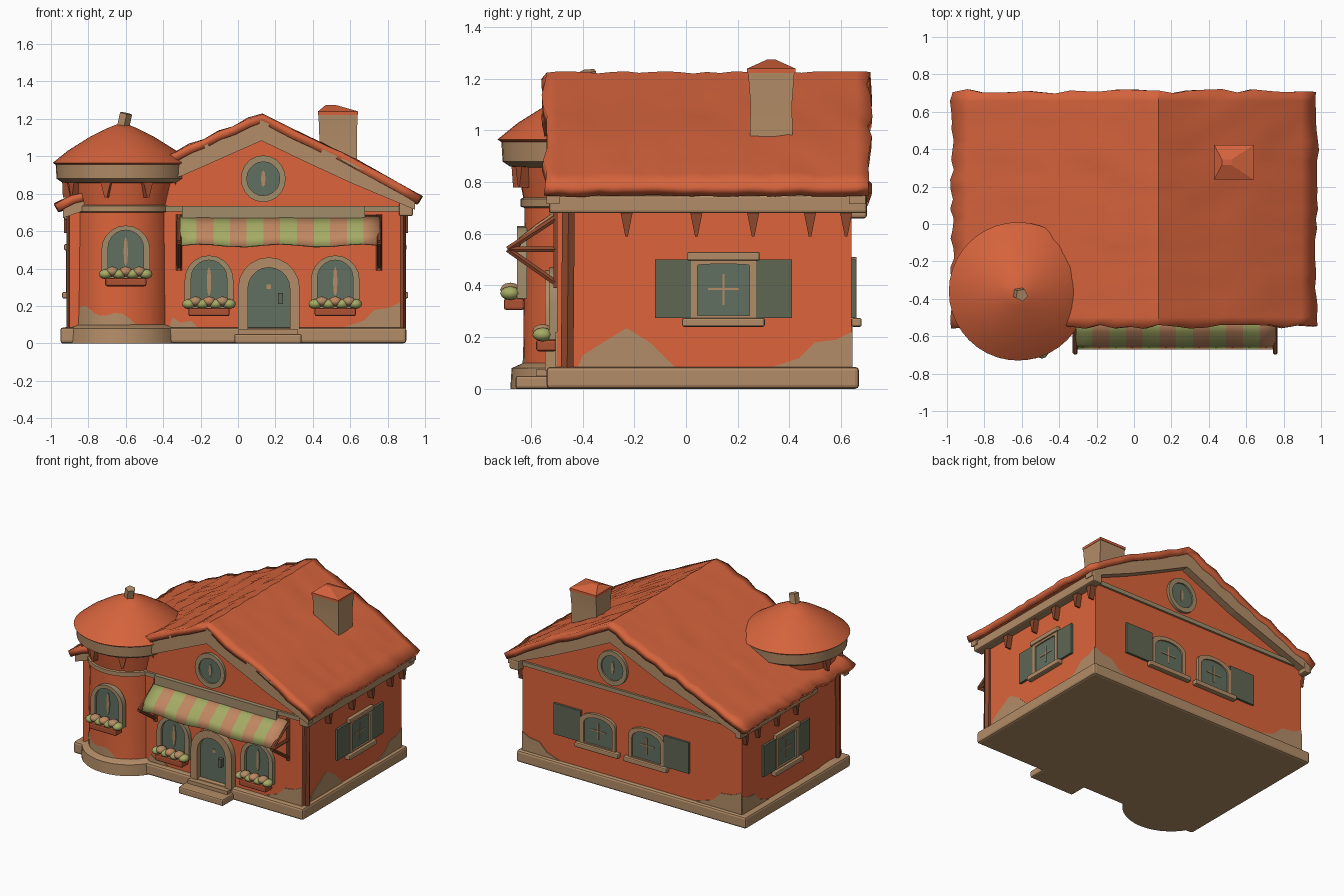
import bpy, bmesh, math, random
from mathutils import Vector, Matrix

random.seed(4)
if "Cube" in bpy.data.objects:
    bpy.data.objects.remove(bpy.data.objects["Cube"])


def material(name, r, g, b):
    m = bpy.data.materials.new(name)
    m.use_nodes = True
    m.diffuse_color = (r, g, b, 1)
    m.node_tree.nodes["Principled BSDF"].inputs["Base Color"].default_value = (r, g, b, 1)
    return m


ORANGE = material("terracotta", 0.72, 0.127, 0.043)
ROOF = material("roof tile", 0.66, 0.124, 0.045)
TAN = material("sandstone", 0.45, 0.265, 0.135)
STONE = material("weathered stone", 0.36, 0.265, 0.145)
GLASS = material("window green", 0.12, 0.16, 0.115)
SHUTTER = material("shutter green", 0.115, 0.135, 0.088)
LEAF = material("awning green", 0.38, 0.41, 0.13)
PINK = material("awning pink", 0.53, 0.245, 0.12)
WOOD = material("dark wood", 0.26, 0.065, 0.027)
CLAY = material("red clay", 0.42, 0.085, 0.033)


def finish(bm, name, mats, smooth=0, fix=True):
    if fix:
        bmesh.ops.recalc_face_normals(bm, faces=bm.faces)
    me = bpy.data.meshes.new(name)
    bm.to_mesh(me)
    bm.free()
    ob = bpy.data.objects.new(name, me)
    bpy.context.collection.objects.link(ob)
    for m in mats if isinstance(mats, list) else [mats]:
        me.materials.append(m)
    if smooth:
        bpy.ops.object.select_all(action='DESELECT')
        ob.select_set(True)
        bpy.context.view_layer.objects.active = ob
        bpy.ops.object.shade_smooth_by_angle(angle=math.radians(smooth))
    return ob


def place(side, x=0, y=0, z=0):
    """Frame whose -y axis points out of the wall on the given side."""
    turn = {"front": 0, "left": 90, "back": 180, "right": -90}[side]
    return Matrix.Translation((x, y, z)) @ Matrix.Rotation(math.radians(turn), 4, 'Z')


def prism(name, pts, a, b, mat, frame=Matrix()):
    """Outline in x-z, extruded along y from a to b."""
    bm = bmesh.new()
    one, two = ([bm.verts.new(frame @ Vector((u, d, v))) for u, v in pts] for d in (a, b))
    bm.faces.new(one)
    bm.faces.new(two[::-1])
    for i in range(len(pts)):
        j = (i + 1) % len(pts)
        bm.faces.new((one[i], two[i], two[j], one[j]))
    return finish(bm, name, mat)


def box(name, lo, hi, mat, frame=Matrix(), bevel=0):
    (x, y, z), (X, Y, Z) = lo, hi
    ob = prism(name, [(x, z), (X, z), (X, Z), (x, Z)], y, Y, mat, frame)
    if bevel:
        mod = ob.modifiers.new("soft edge", 'BEVEL')
        mod.width, mod.segments = bevel, 2
    return ob


def loft(name, loops, mats, pick=lambda row, col: 0, closed=False, smooth=40):
    """Skin rings of points; closed joins the last ring to the first."""
    bm = bmesh.new()
    rings = [[bm.verts.new(p) for p in l] for l in loops]
    n = len(rings[0])
    for r in range(len(rings) - (not closed)):
        nxt = rings[(r + 1) % len(rings)]
        for c in range(n):
            d = (c + 1) % n
            bm.faces.new((rings[r][c], rings[r][d], nxt[d], nxt[c])).material_index = pick(r, c)
    if not closed:
        bm.faces.new(rings[0])
        bm.faces.new(rings[-1])
    return finish(bm, name, mats, smooth)


def bar(name, p, q, r, mat, sides=6):
    p, q = Vector(p), Vector(q)
    rot = (q - p).to_track_quat('Z', 'Y').to_matrix()
    ring = [rot @ Vector((r * math.cos(t), r * math.sin(t), 0))
            for t in (i * math.tau / sides for i in range(sides))]
    return loft(name, [[p + v for v in ring], [q + v for v in ring]], mat)


def arch(w, h, rise, n=10):
    """Half-width w, height h, with an elliptical top of the given rise."""
    top = [(w * math.cos(i * math.pi / n), h - rise + rise * math.sin(i * math.pi / n)) for i in range(n + 1)]
    return [(-w, 0), (w, 0)] + top


def ellipse(w, h, n=20):
    return [(w * math.cos(i * math.tau / n), h * math.sin(i * math.tau / n)) for i in range(n)]


def framed(name, outer, inner, frame, depth=0.03, mat=STONE):
    loops = [[frame @ Vector((u, d, v)) for u, v in pts]
             for pts, d in ((outer, 0.01), (outer, -depth), (inner, -depth), (inner, 0.01))]
    loft(name + "_frame", loops, mat, closed=True, smooth=30)
    prism(name + "_glass", inner, 0.01, -0.009, GLASS, frame)


# Walls
FRONT, BACK, LEFT, RIGHT = -0.5, 0.64, 0.87, -0.9
prism("walls", [(RIGHT, 0.03), (LEFT, 0.03), (LEFT, 0.76), (0.13, 1.15), (RIGHT, 0.71)], FRONT, BACK, ORANGE)
box("plinth", (-0.95, -0.54, 0), (0.9, 0.67, 0.085), TAN, bevel=0.015)
box("door_step", (-0.02, -0.66, 0), (0.34, -0.5, 0.05), TAN, bevel=0.01)
box("door_sill", (0.0, -0.58, 0.05), (0.32, -0.5, 0.075), TAN)

# Roof sheet with uneven edges
profile = [(-0.97, 0.745), (-0.3, 1.035), (0.13, 1.225), (0.36, 1.11), (0.62, 0.99), (0.98, 0.785)]


def roof_z(x):
    for (x0, z0), (x1, z1) in zip(profile, profile[1:]):
        if x <= x1:
            return z0 + (z1 - z0) * (x - x0) / (x1 - x0)
    return profile[-1][1]


bm = bmesh.new()
COLS, ROWS = 24, 24
xs = [-0.97 + 1.1 * i / 14 for i in range(14)] + [0.13 + 0.85 * i / 10 for i in range(11)]
grid = []
for i, x in enumerate(xs):
    line = []
    for j in range(ROWS + 1):
        y = -0.55 + 1.26 * j / ROWS
        dx = random.uniform(-0.015, 0.01) if i in (0, COLS) else 0
        dy = random.uniform(-0.012, 0.012) if j in (0, ROWS) else 0
        lift = 0.012 * (i % 2) if x < 0.1 else 0
        line.append(bm.verts.new((x + dx, y + dy, roof_z(x) + lift + random.uniform(-0.005, 0.005))))
    grid.append(line)
for i in range(COLS):
    for j in range(ROWS):
        bm.faces.new((grid[i][j], grid[i + 1][j], grid[i + 1][j + 1], grid[i][j + 1]))
roof = finish(bm, "main_roof", ROOF, 25, fix=False)
mod = roof.modifiers.new("thickness", 'SOLIDIFY')
mod.thickness, mod.offset = 0.045, -1

# Gable trim, string courses and eave boards
edge = [(x * 0.965, roof_z(x * 0.965)) for x, z in profile]
band = [(x, z - 0.03) for x, z in edge] + [(x, z - (0.09 if abs(x) > 0.9 else 0.14)) for x, z in reversed(edge)]
prism("front_gable_trim", band, -0.54, -0.49, TAN)
prism("back_gable_trim", band, 0.695, 0.63, TAN)
for name, y in (("front", FRONT), ("back", BACK)):
    box(name + "_string_course", (RIGHT, y - 0.015, 0.705), (LEFT, y + 0.015, 0.735), STONE)
box("awning_board", (-0.3, -0.53, 0.66), (0.68, -0.49, 0.735), STONE)
box("left_eave_board", (0.86, -0.53, 0.68), (0.935, 0.7, 0.75), TAN, bevel=0.01)
box("right_eave_board", (-0.93, -0.2, 0.66), (-0.88, 0.7, 0.73), TAN, bevel=0.01)
wedge = [(-0.025, 0.69), (0.025, 0.69), (0.005, 0.59), (-0.005, 0.59)]
for y in (-0.23, 0.04, 0.26, 0.48, 0.62):
    prism("left_eave_bracket", wedge, 0.01, -0.04, WOOD, place("left", LEFT, y))
    if y > 0:
        prism("right_eave_bracket", wedge, 0.01, -0.03, WOOD, place("right", RIGHT, y))
for x in (LEFT, RIGHT + 0.01):
    bar("corner_post", (x, -0.46, 0.08), (x, -0.455, 0.7), 0.028, WOOD)

# Round corner tower
SEG, TX, TY = 40, -0.62, -0.36


def ring(r, z):
    return [(TX + r * math.cos(t), TY + r * math.sin(t), z(t) if callable(z) else z)
            for t in (i * math.tau / SEG for i in range(SEG))]


def stain(t):
    return 0.13 + 0.05 * math.sin(2 * t - 0.1) + 0.025 * math.sin(7 * t)


loft("tower_wall", [ring(0.275, 0.03), ring(0.27, stain), ring(0.265, 0.7), ring(0.28, 0.705),
                    ring(0.28, 0.735), ring(0.27, 0.74), ring(0.3, 0.89)],
     [ORANGE, TAN], lambda r, c: int(r in (0, 2, 3, 4)))
loft("tower_plinth", [ring(0.32, 0), ring(0.315, 0.08), ring(0.27, 0.1)], TAN)
loft("tower_rim", [ring(0.27, 0.855), ring(0.32, 0.86), ring(0.35, 0.88), ring(0.355, 0.96)], TAN)
loft("tower_roof", [ring(0.34, 0.945), ring(0.37, 0.965), ring(0.29, 1.03), ring(0.17, 1.105),
                    ring(0.08, 1.15), ring(0.03, 1.17)], ROOF)
bar("tower_finial", (-0.62, -0.37, 1.14), (-0.6, -0.38, 1.23), 0.035, TAN, 5)
for k in range(5):
    t = math.radians(170 + 42 * k)
    spot = Matrix.Translation((TX, TY, 0)) @ Matrix.Rotation(t + math.pi / 2, 4, 'Z')
    prism("tower_bracket", [(u * 1.3, v + 0.19) for u, v in wedge], -0.26, -0.32, CLAY, spot)

# Chimney with a lopsided hipped cap
cx, cy = 0.535, 0.33


def square(r, s, z, shift=0):
    return [(cx + shift + a * r, cy + b * s, z) for a, b in ((-1, -1), (1, -1), (1, 1), (-1, 1))]


loft("chimney", [square(0.1, 0.085, 0.9), square(0.1, 0.08, 1.1), square(0.105, 0.09, 1.23)], TAN)
loft("chimney_cap", [square(0.107, 0.093, 1.222), square(0.107, 0.093, 1.24), square(0.025, 0.015, 1.275, -0.04)],
     ROOF, smooth=0)

# Striped awning with struts
bm = bmesh.new()
STRIPES = 12
rows = []
for y, z, sway in ((-0.51, 0.685, 0), (-0.58, 0.635, 0.003), (-0.645, 0.58, 0.006), (-0.67, 0.525, 0.008)):
    rows.append([bm.verts.new((-0.31 + 1.07 * i / STRIPES, y, z + sway * math.sin(i * 1.3)))
                 for i in range(STRIPES + 1)])
for a, b in zip(rows, rows[1:]):
    for i in range(STRIPES):
        bm.faces.new((b[i], b[i + 1], a[i + 1], a[i])).material_index = i % 2
awning = finish(bm, "awning", [LEAF, PINK], 40, fix=False)
awning.modifiers.new("thickness", 'SOLIDIFY').thickness = 0.012
for x in (-0.315, 0.755):
    tip = (x, -0.69, 0.54)
    for end in ((x, -0.49, 0.67), (x, -0.49, 0.54), (x, -0.49, 0.4)):
        bar("awning_strut", tip, end, 0.013, WOOD)
    bar("awning_wall_bar", (x, -0.5, 0.39), (x, -0.5, 0.69), 0.016, WOOD)


# Windows with flower boxes
def flower_window(name, frame):
    framed(name, [(u, v - 0.01) for u, v in arch(0.13, 0.28, 0.13)],
           [(u, v + 0.01) for u, v in arch(0.095, 0.235, 0.095)], frame)
    prism(name + "_mullion", [(u, v + 0.13) for u, v in ellipse(0.012, 0.08, 8)], 0, -0.015, TAN, frame)
    box(name + "_box", (-0.11, -0.08, -0.055), (0.11, 0, -0.01), CLAY, frame, 0.01)
    for k in range(7):
        bm = bmesh.new()
        bmesh.ops.create_icosphere(bm, subdivisions=2, radius=0.036)
        bm.transform(frame @ Matrix.Translation((-0.108 + k * 0.036, -0.055, 0.01 + 0.014 * (k % 2)))
                     @ Matrix.Diagonal((1, 1.1, 0.75, 1)))
        finish(bm, name + "_flowers", (LEAF, TAN, LEAF, PINK)[k % 4], 60)


flower_window("tower_window", place("front", -0.6, -0.625, 0.36))
flower_window("right_front_window", place("front", -0.155, FRONT, 0.2))
flower_window("left_front_window", place("front", 0.52, FRONT, 0.2))

# Arched door
door = place("front", 0.165, FRONT, 0.07)
framed("door", arch(0.165, 0.39, 0.165), arch(0.112, 0.335, 0.112), door, 0.045, TAN)
box("door_handle", (0.05, -0.04, 0.14), (0.075, 0, 0.2), SHUTTER, door)
box("door_peephole", (-0.012, -0.014, 0.22), (0.012, 0, 0.245), TAN, door)

# Round gable windows
for side, y in (("front", FRONT), ("back", BACK)):
    spot = place(side, 0.135, y, 0.88)
    framed(side + "_gable_window", ellipse(0.12, 0.125), ellipse(0.088, 0.09), spot, 0.02)
    prism(side + "_gable_mullion", ellipse(0.012, 0.045, 8), 0, -0.014, TAN, spot)


# Shuttered windows; the rise rounds their tops
def shuttered(name, frame, sides, w, rise, leaf):
    framed(name, arch(w, 0.235, rise), [(u, v + 0.008) for u, v in arch(w - 0.025, 0.2, rise)], frame, 0.02, TAN)
    box(name + "_sill", (-w - 0.035, -0.04, -0.035), (w + 0.035, 0, 0), TAN, frame, 0.008)
    if rise < 0.02:
        box(name + "_lintel", (-w - 0.015, -0.03, 0.222), (w + 0.015, 0, 0.255), TAN, frame, 0.006)
    box(name + "_bar", (-0.004, -0.013, 0.05), (0.004, 0, 0.17), TAN, frame)
    box(name + "_crossbar", (-0.06, -0.013, 0.108), (0.06, 0, 0.116), TAN, frame)
    for s in sides:
        lo, hi = sorted((s * w, s * (w + leaf)))
        box(name + "_shutter", (lo, -0.016, 0.0), (hi, 0, 0.225), SHUTTER, frame)


for side, x in (("left", LEFT), ("right", RIGHT)):
    shuttered(side + "_side_window", place(side, x, 0.145, 0.275), (-1, 1), 0.125, 0.005, 0.14)
shuttered("back_left_window", place("back", 0.25, BACK, 0.275), (-1,), 0.14, 0.06, 0.22)
shuttered("back_right_window", place("back", -0.14, BACK, 0.275), (1,), 0.14, 0.06, 0.2)

# Worn plaster patches
rise = [(0, 0.08), (0, 0.22), (0.06, 0.19), (0.14, 0.18), (0.2, 0.12), (0.32, 0.08)]
peak = [(-0.42, 0.08), (-0.4, 0.13), (-0.32, 0.18), (-0.23, 0.235), (-0.14, 0.18), (-0.04, 0.08)]
mirrored = [(-u, v) for u, v in rise]
low = [(0, 0.08), (0.02, 0.14), (0.06, 0.11), (0.12, 0.12), (0.16, 0.08)]
for frame, pts in ((place("front", LEFT, FRONT), mirrored), (place("front", -0.37, FRONT), low),
                   (place("back", LEFT, BACK), rise), (place("left", LEFT, BACK), mirrored),
                   (place("back", RIGHT, BACK), [(u * 1.2, v * 1.15 - 0.01) for u, v in mirrored]),
                   (place("right", RIGHT, BACK), rise), (place("left", LEFT, 0), peak)):
    prism("plaster_patch", pts, 0.002, -0.005, TAN, frame)
